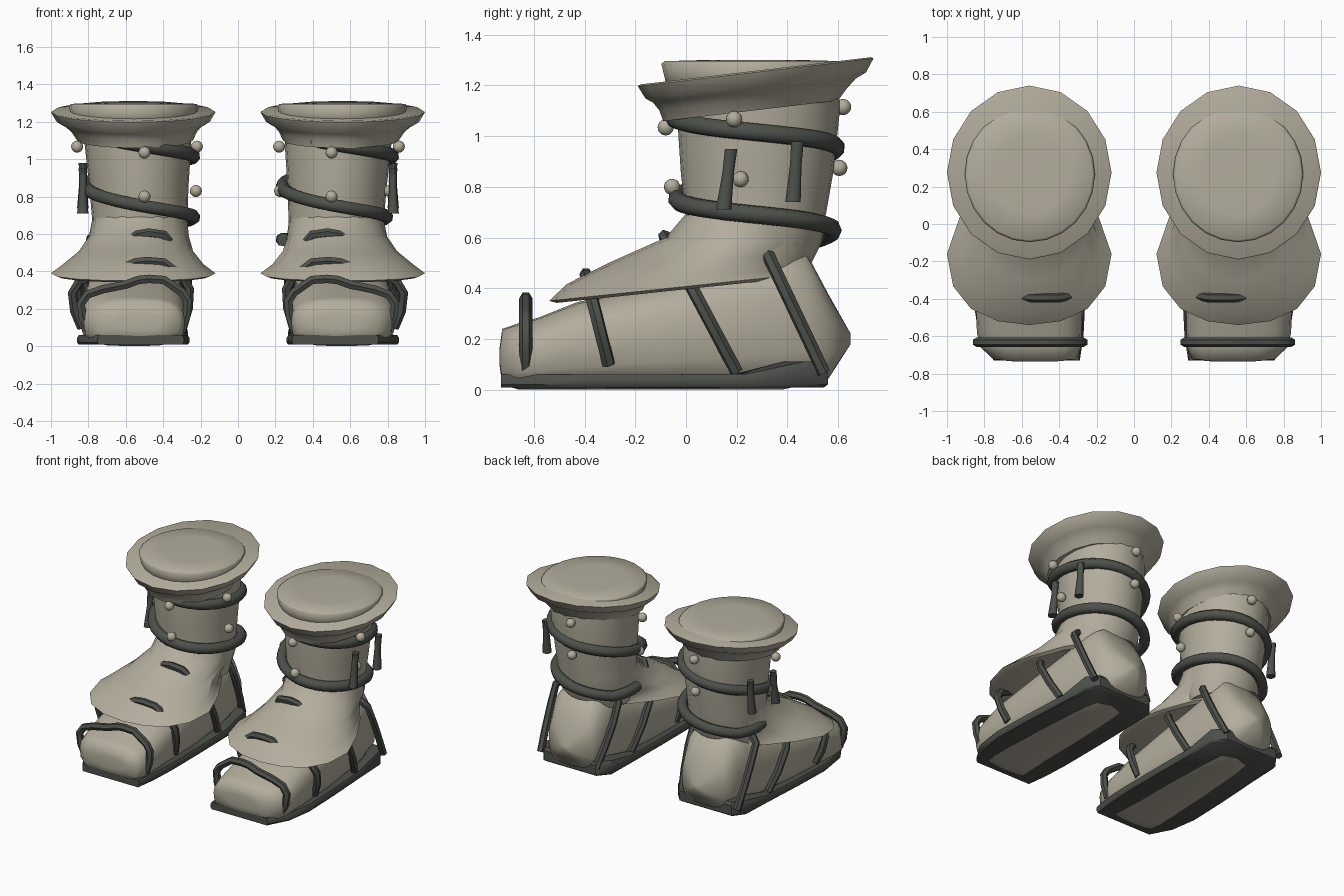
import bpy, bmesh, math
from mathutils import Vector

if "Cube" in bpy.data.objects:
    bpy.data.objects.remove(bpy.data.objects["Cube"])


def material(name, rgb):
    m = bpy.data.materials.new(name)
    m.diffuse_color = (*rgb, 1)
    m.use_nodes = True
    m.node_tree.nodes["Principled BSDF"].inputs["Base Color"].default_value = m.diffuse_color
    return m


CLOTH = material("pale_beige_leather", (0.45, 0.42, 0.335))
DARK = material("dark_grey_rubber", (0.075, 0.08, 0.07))


def finish(ob, mat, angle=40):
    ob.data.materials.clear()
    ob.data.materials.append(mat)
    bpy.ops.object.select_all(action='DESELECT')
    ob.select_set(True)
    bpy.context.view_layer.objects.active = ob
    bpy.ops.object.shade_smooth_by_angle(angle=math.radians(angle))
    return ob


def loft(name, rings, mat, side, angle=40):
    """Skin a list of point rings, capped at both ends, mirrored by side."""
    bm = bmesh.new()
    vs = [[bm.verts.new((p[0] * side, p[1], p[2])) for p in r] for r in rings]
    n = len(vs[0])
    for a, b in zip(vs, vs[1:]):
        for i in range(n):
            j = (i + 1) % n
            bm.faces.new((a[i], a[j], b[j], b[i]))
    bm.faces.new(vs[0])
    bm.faces.new(vs[-1])
    bmesh.ops.recalc_face_normals(bm, faces=bm.faces)
    me = bpy.data.meshes.new(name)
    bm.to_mesh(me)
    bm.free()
    ob = bpy.data.objects.new(name, me)
    bpy.context.collection.objects.link(ob)
    return finish(ob, mat, angle)


def oval(cx, cy, rx, ry, z, slope=0, shift=0, pinch=0, n=16):
    """Ring tilted along y by slope; shift moves the widest part, pinch narrows the back."""
    pts = []
    for i in range(n):
        t = 2 * math.pi * i / n
        c, s = math.cos(t), math.sin(t)
        y = cy + ry * s - shift * c * c
        pts.append((cx + rx * c * (1 - pinch * max(0, s)), y, z + slope * (y - cy)))
    return pts


def section(y, x0, x1, z0, z1, n=20, e=0.62):
    """Rounded-box cross-section of the foot at depth y."""
    pts = []
    for i in range(n):
        t = 2 * math.pi * i / n
        c, s = math.cos(t), math.sin(t)
        ez = e if s < 0 else 0.85
        pts.append(((x0 + x1) / 2 + (x1 - x0) / 2 * math.copysign(abs(c) ** e, c), y,
                    (z0 + z1) / 2 + (z1 - z0) / 2 * math.copysign(abs(s) ** ez, s)))
    return pts


def tube(name, pts, radius, mat, res=2):
    cu = bpy.data.curves.new(name, 'CURVE')
    cu.dimensions = '3D'
    cu.bevel_depth = radius
    cu.bevel_resolution = res
    cu.use_fill_caps = True
    sp = cu.splines.new('POLY')
    sp.points.add(len(pts) - 1)
    for q, p in zip(sp.points, pts):
        q.co = (*p, 1)
    ob = bpy.data.objects.new(name, cu)
    bpy.context.collection.objects.link(ob)
    bpy.ops.object.select_all(action='DESELECT')
    ob.select_set(True)
    bpy.context.view_layer.objects.active = ob
    bpy.ops.object.convert(target='MESH')
    return finish(bpy.context.object, mat, 50)


def boot(side, tag):
    # foot: sections from toe to heel
    loft("foot_" + tag, [section(*a) for a in (
        (-0.735, 0.42, 0.64, 0.09, 0.17), (-0.725, 0.31, 0.75, 0.02, 0.24),
        (-0.66, 0.285, 0.82, 0.0, 0.262), (-0.58, 0.28, 0.84, 0.0, 0.285),
        (-0.43, 0.28, 0.845, 0.0, 0.345), (-0.1, 0.28, 0.83, 0.0, 0.42),
        (0.2, 0.3, 0.8, 0.0, 0.5), (0.38, 0.32, 0.77, 0.0, 0.56),
        (0.47, 0.33, 0.75, 0.02, 0.55), (0.56, 0.36, 0.72, 0.04, 0.38),
        (0.65, 0.5, 0.56, 0.18, 0.22))], CLOTH, side, 70)

    # sole: flat slab, thicker under the heel
    outline = [(.29, -.73), (.75, -.73), (.83, -.6), (.86, -.4), (.85, -.1), (.83, .25),
               (.82, .48), (.76, .56), (.34, .56), (.27, .48), (.265, .25), (.26, -.1),
               (.26, -.4), (.27, -.6)]

    def sole_ring(scale, z, heel=0):
        return [(.555 + (x - .555) * scale, y if abs(y) > .7 else y * scale,
                 z + heel * min(1, max(0, (y - .24) / .2))) for x, y in outline]
    loft("sole_" + tag, [sole_ring(.97, .008), sole_ring(1, .02), sole_ring(1, .045, .045),
                         sole_ring(.97, .06, .05), sole_ring(.8, .06, .05),
                         sole_ring(.7, .05)], DARK, side)

    # shaft around the ankle
    loft("shaft_" + tag, [oval(*a, n=24) for a in (
        (.525, .27, .23, .2, .45), (.525, .27, .255, .265, .58), (.525, .275, .255, .275, .68),
        (.53, .28, .265, .3, .85), (.535, .285, .285, .32, 1.08),
        (.54, .285, .285, .32, 1.19))], CLOTH, side)

    # flared flap over the instep
    loft("flap_" + tag, [
        oval(.525, .27, .25, .265, .7),
        oval(.53, .225, .268, .305, .585, -.05, 0),
        oval(.545, .09, .305, .4, .51, .03, .05, .1),
        oval(.56, 0, .375, .47, .445, .06, .1, .2),
        oval(.56, -.04, .44, .5, .403, .106, .12, .25),
        oval(.56, -.04, .41, .47, .392, .106, .12, .25),
        oval(.55, .1, .25, .3, .43, .106, .05)], CLOTH, side)

    # tilted flaring collar
    loft("collar_" + tag, [oval(*a, .118) for a in (
        (.535, .275, .25, .29, 1.12), (.55, .255, .31, .345, 1.1),
        (.555, .265, .335, .37, 1.145), (.56, .27, .37, .4, 1.18),
        (.56, .275, .41, .435, 1.2), (.56, .275, .44, .465, 1.252),
        (.56, .275, .43, .455, 1.258))], CLOTH, side)

    # plug filling the boot opening
    loft("top_plug_" + tag, [oval(*a, n=24) for a in (
        (.557, .26, .32, .33, 1.17), (.557, .265, .348, .362, 1.285),
        (.557, .265, .335, .35, 1.296), (.557, .265, .2, .21, 1.3))], CLOTH, side, 80)

    # straps arching over the foot: x range, bottom (y, z), top (y, z)
    arch = [(.06, 0), (.01, .3), (0, .58), (.05, .74), (.14, .87), (.22, .98), (.36, 1),
            (.46, .98), (.58, .89), (.8, .8), (.94, .7), (1, .52), (.98, .25), (.92, 0)]
    boxy = [(.08, 0), (.03, .3), (0, .6), (0, .86), (.12, .97), (.3, 1), (.7, 1),
            (.88, .97), (1, .86), (1, .6), (.99, .3), (.97, 0)]
    for k, (x0, x1, b, t, shape) in enumerate((
            (.27, .84, (-.632, .08), (-.632, .36), arch),
            (.26, .885, (-.305, .1), (-.395, .455), arch),
            (.27, .85, (.2, .07), (-.085, .605), arch),
            (.305, .81, (.545, .065), (.315, .55), boxy))):
        b, t = Vector((0, *b)), Vector((0, *t))
        pts = []
        for u, v in shape:
            p = b.lerp(t, v)
            pts.append(((x0 + (x1 - x0) * u) * side, p.y, p.z))
        tube(f"strap_{k + 1}_{tag}", pts, .026, DARK, 1)

    # lace winding down the shaft, same direction on both boots
    pts = []
    for i in range(61):
        f = i / 60
        t = math.pi + 1.1 + (2 * math.pi * 2.03 - 1.1) * f
        z = 1.178 - .325 * (t - math.pi) / (2 * math.pi) + .02 * math.sin(t)
        pts.append(((.537 - .03 * f) * side + (.3 - .03 * f) * math.cos(t),
                    .275 + (.325 - .025 * f) * math.sin(t), max(z, .57)))
    tube("lace_" + tag, pts, .036, DARK)

    # hanging tassels on the outer side
    for k, (y0, z0, y1, z1) in enumerate(((.178, .95, .148, .71), (.44, .98, .422, .74))):
        loft(f"tassel_{k + 1}_{tag}", [
            oval(.83, y0, .022, .026, z0, n=10),
            oval(.828, y0 * .6 + y1 * .4, .02, .024, z0 * .6 + z1 * .4, n=10),
            oval(.83, y1, .03, .032, z1, n=10)], DARK, side)

    # beads around the shaft
    for k, p in enumerate(((.5, -.08, 1.035), (.86, .19, 1.067), (.22, .19, 1.067),
                           (.5, .62, 1.115), (.5, -.055, .8), (.81, .215, .83),
                           (.225, .215, .83), (.5, .605, .875))):
        bpy.ops.mesh.primitive_uv_sphere_add(segments=16, ring_count=10, radius=.032,
                                             location=(p[0] * side, p[1], p[2]))
        bpy.context.object.name = f"bead_{k + 1}_{tag}"
        finish(bpy.context.object, CLOTH, 60)


boot(1, "right")
boot(-1, "left")
